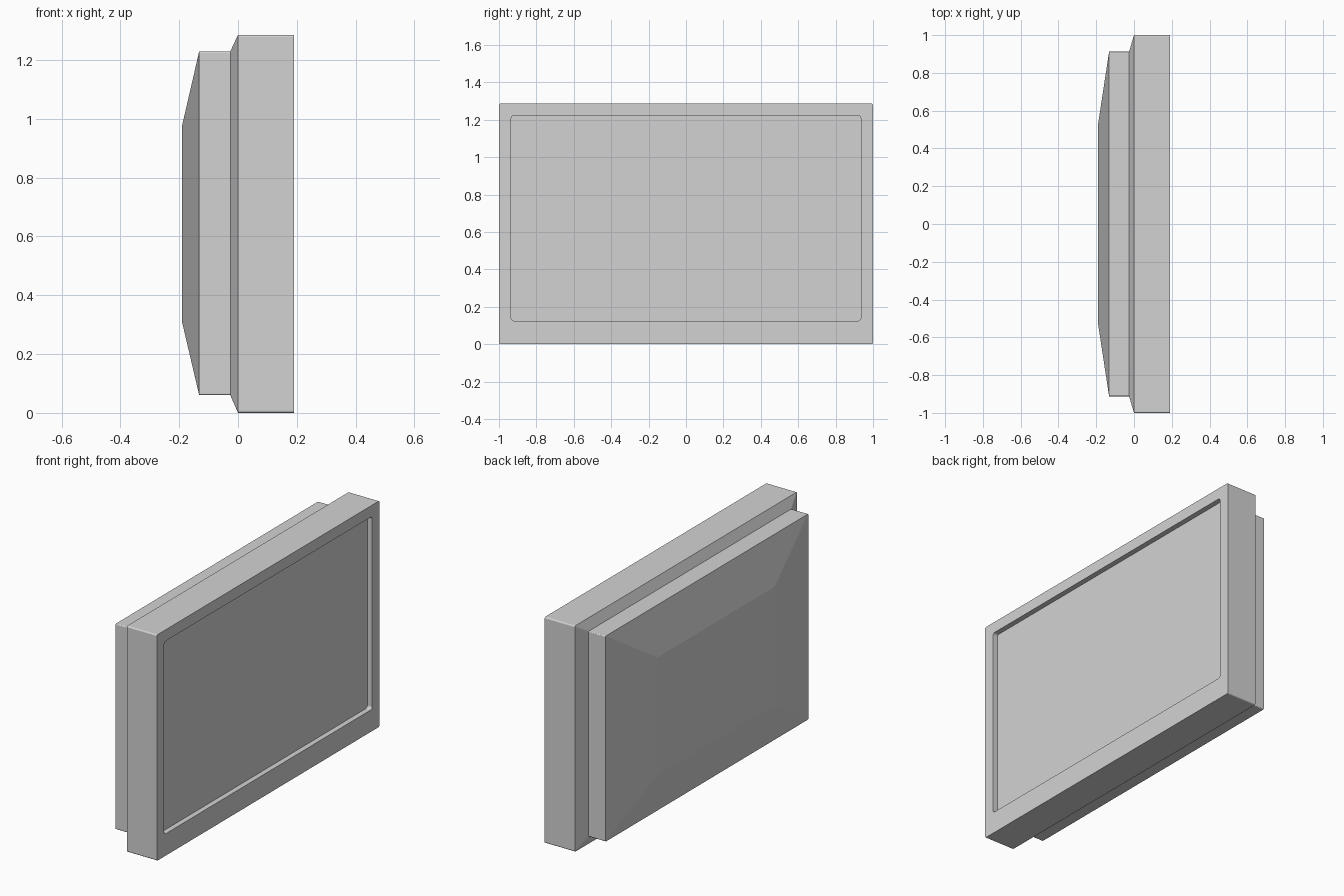
import bpy
import bmesh
from math import cos, sin, pi

cube = bpy.data.objects.get("Cube")
if cube:
    bpy.data.objects.remove(cube, do_unlink=True)

grey = bpy.data.materials.new("light grey")
grey.use_nodes = True
grey.diffuse_color = (0.65, 0.65, 0.65, 1)
grey.node_tree.nodes["Principled BSDF"].inputs["Base Color"].default_value = grey.diffuse_color

MID_Z = 0.643   # height of the monitor's centre
STEPS = 4       # segments in each rounded corner


def rounded_ring(bm, x, half_y, low, high, radius):
    """Rounded rectangle across the depth axis."""
    verts = []
    mid, half_z = (low + high) / 2, (high - low) / 2
    for quarter, (sy, sz) in enumerate([(1, 1), (-1, 1), (-1, -1), (1, -1)]):
        for i in range(STEPS + 1):
            a = (quarter + i / STEPS) * pi / 2
            y = sy * (half_y - radius) + radius * cos(a)
            z = mid + sz * (half_z - radius) + radius * sin(a)
            verts.append(bm.verts.new((x, y, z)))
    return verts


def loft(name, sections, cap_first=False, cap_last=False):
    """Skin a row of rounded rectangles, with optional end caps."""
    bm = bmesh.new()
    rings = [rounded_ring(bm, *s) for s in sections]
    for a, b in zip(rings, rings[1:]):
        n = len(a)
        for i in range(n):
            j = (i + 1) % n
            bm.faces.new((a[i], a[j], b[j], b[i]))
    if cap_first:
        bm.faces.new(rings[0][::-1])
    if cap_last:
        bm.faces.new(rings[-1])
    bm.normal_update()
    mesh = bpy.data.meshes.new(name)
    bm.to_mesh(mesh)
    bm.free()
    mesh.materials.append(grey)
    obj = bpy.data.objects.new(name, mesh)
    bpy.context.collection.objects.link(obj)
    return obj


SCREEN = (0.935, 0.125, 1.222, 0.015)
FRAME = (1.0, 0.0, 1.286, 0.008)
COVER = (0.912, 0.06, 1.23, 0.006)

# Front frame with the wall of the screen recess
loft("screen_frame", [(0.0, *FRAME), (0.19, *FRAME), (0.19, *SCREEN), (0.16, *SCREEN)])

# Flat screen at the bottom of the recess
loft("screen", [(0.16, *SCREEN)], cap_last=True)

# Rear cover: tapered neck, straight sides and a shallow faceted back
loft("rear_cover", [
    (-0.19, 0.53, MID_Z - 0.335, MID_Z + 0.335, 0.004),
    (-0.132, *COVER),
    (-0.026, *COVER),
    (0.0, *FRAME),
], cap_first=True)
